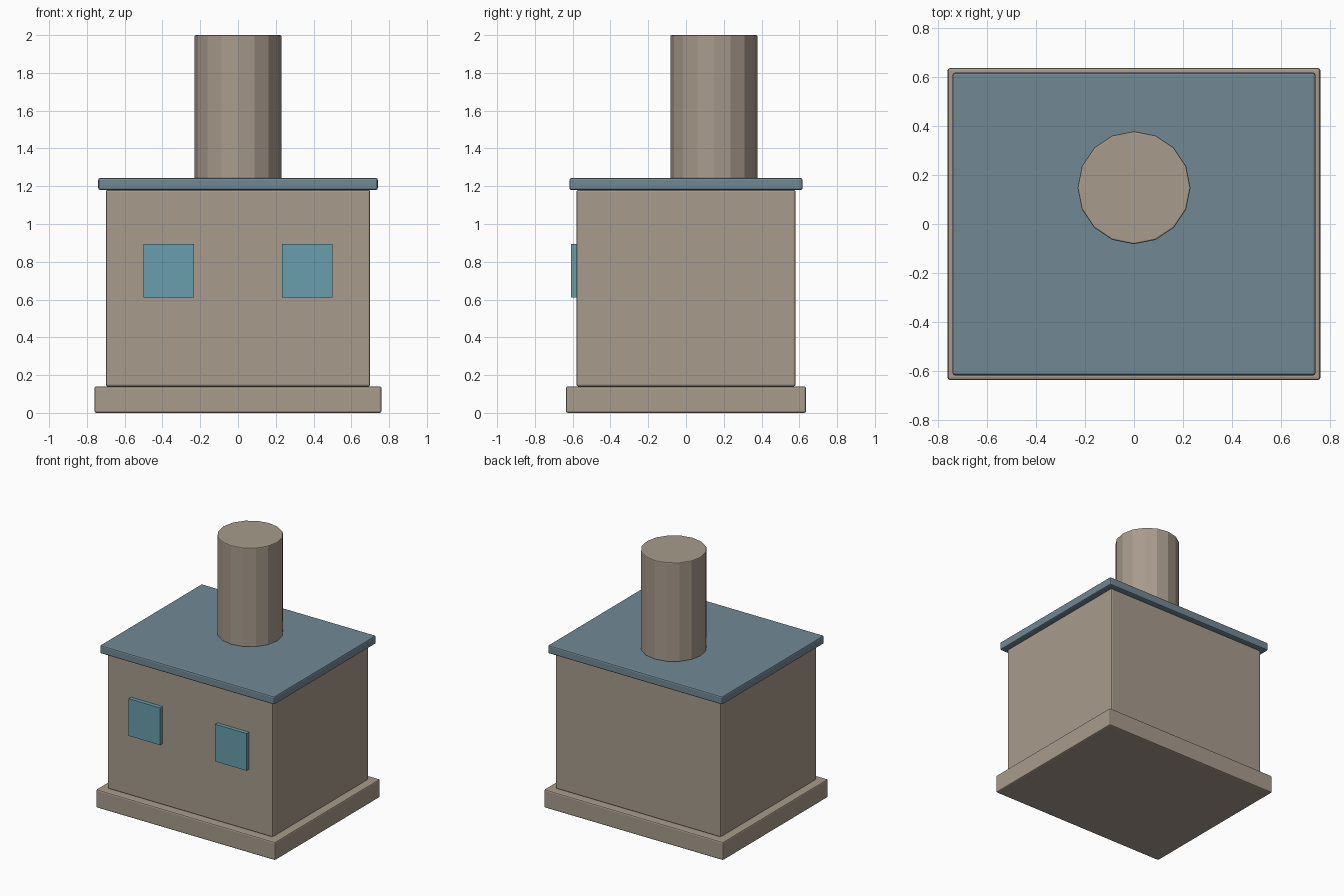
import bpy

if "Cube" in bpy.data.objects:
    bpy.data.objects.remove(bpy.data.objects["Cube"])


def material(name, rgb):
    m = bpy.data.materials.new(name)
    m.diffuse_color = (*rgb, 1)
    m.use_nodes = True
    m.node_tree.nodes["Principled BSDF"].inputs["Base Color"].default_value = m.diffuse_color
    return m


STONE = material("warm_stone", (0.39, 0.33, 0.265))
SLATE = material("slate_blue", (0.165, 0.246, 0.296))
GLASS = material("window_teal", (0.138, 0.342, 0.413))


def finish(name, mat, bevel):
    ob = bpy.context.object
    ob.name = name
    ob.data.materials.append(mat)
    if bevel:
        mod = ob.modifiers.new("soft_edges", 'BEVEL')
        mod.width = bevel
        mod.segments = 2
        mod.limit_method = 'ANGLE'
        mod.angle_limit = 0.8
    return ob


def box(name, x, y, z, mat, bevel=0.0):
    """Box from (min, max) ranges on each axis."""
    ranges = (x, y, z)
    bpy.ops.mesh.primitive_cube_add(size=1, location=[(a + b) / 2 for a, b in ranges])
    bpy.context.object.scale = [b - a for a, b in ranges]
    bpy.ops.object.transform_apply(location=False, rotation=False, scale=True)
    return finish(name, mat, bevel)


# Plinth, body and flat overhanging roof
box("plinth", (-0.76, 0.76), (-0.636, 0.636), (0, 0.14), STONE, 0.01)
box("walls", (-0.70, 0.70), (-0.58, 0.58), (0.14, 1.18), STONE, 0.01)
box("roof_slab", (-0.74, 0.74), (-0.617, 0.617), (1.18, 1.243), SLATE, 0.01)

# Two front windows
for side, label in ((-1, "left"), (1, "right")):
    x = sorted((side * 0.233, side * 0.50))
    box("window_" + label, x, (-0.61, -0.58), (0.61, 0.895), GLASS)

# Sixteen-sided chimney set towards the back
bpy.ops.mesh.primitive_cylinder_add(vertices=16, radius=0.23, depth=0.76,
                                    location=(0, 0.148, 1.62))
finish("chimney", STONE, 0.006)
